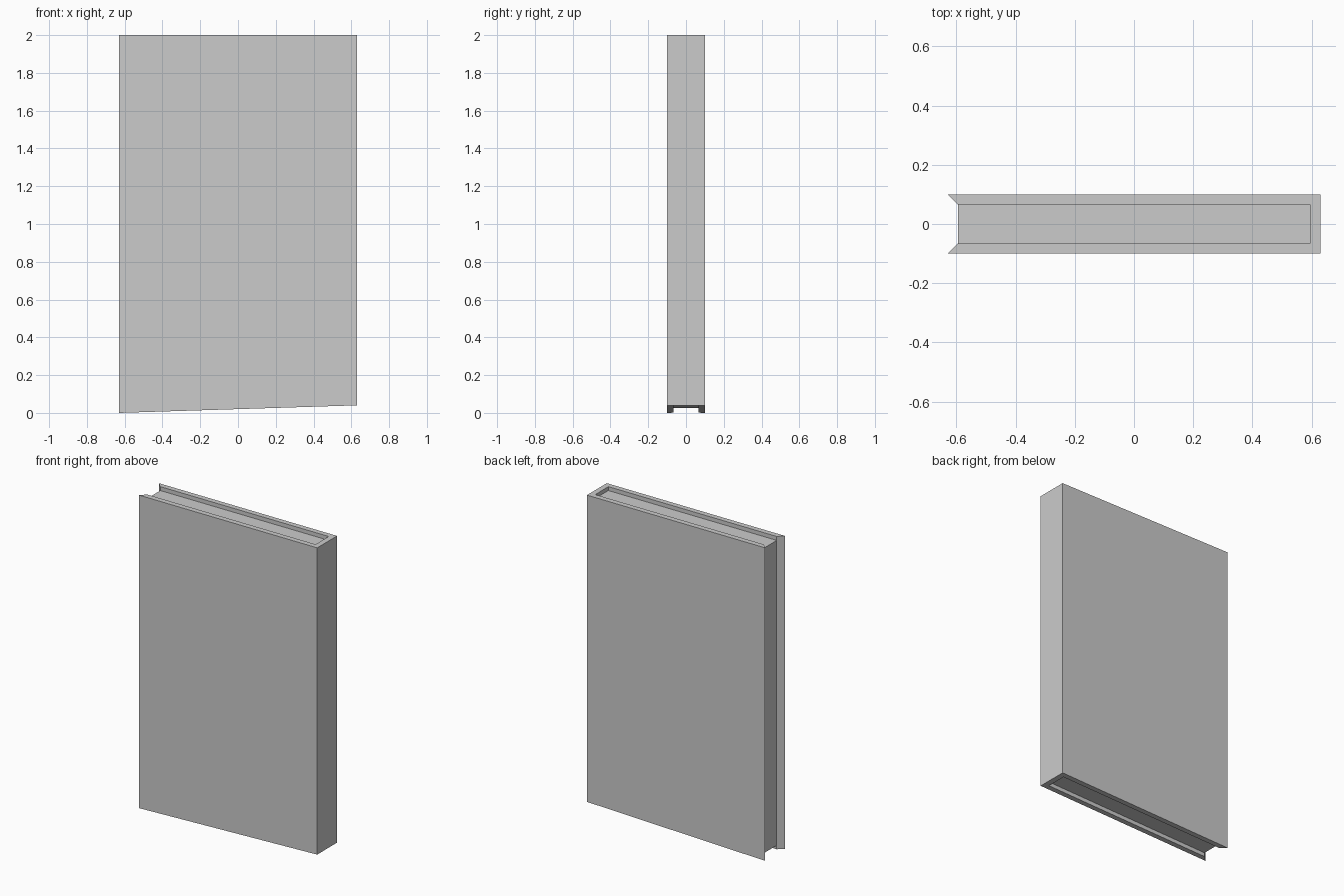
import bpy, bmesh

if "Cube" in bpy.data.objects:
    bpy.data.objects.remove(bpy.data.objects["Cube"])

W, D, H = 0.63, 0.10, 2.0      # outer half width, half depth, height
XI, YI = 0.595, 0.066          # inner half width and half depth of the cover
RECESS = 0.025                 # how far the core sits inside the cover ends
SLOPE = 0.04                   # rise of the slanted bottom from left to right


def bottom_z(x):
    return SLOPE * (x + W) / (2 * W)


def slanted_prism(name, outline, inset):
    """Extrude a plan outline from the slanted bottom to the flat top."""
    bm = bmesh.new()
    low = [bm.verts.new((x, y, bottom_z(x) + inset)) for x, y in outline]
    high = [bm.verts.new((x, y, H - inset)) for x, y in outline]
    bm.faces.new(low[::-1])
    bm.faces.new(high)
    n = len(outline)
    for i in range(n):
        j = (i + 1) % n
        bm.faces.new((low[i], low[j], high[j], high[i]))
    bmesh.ops.recalc_face_normals(bm, faces=bm.faces)
    mesh = bpy.data.meshes.new(name)
    bm.to_mesh(mesh)
    bm.free()
    obj = bpy.data.objects.new(name, mesh)
    bpy.context.collection.objects.link(obj)
    return obj


# U-shaped outer cover, open and mitred at the left end
half = [(-W, -D), (W, -D)]
inner = [(-XI, YI), (XI, YI)]
slanted_prism("outer_cover",
              half + [(x, -y) for x, y in reversed(half)]
              + inner + [(x, -y) for x, y in reversed(inner)], 0)

# Recessed core, let slightly into the cover walls
e = 0.004
slanted_prism("inner_core", [(-XI, -YI - e), (XI + e, -YI - e),
                             (XI + e, YI + e), (-XI, YI + e)], RECESS)
